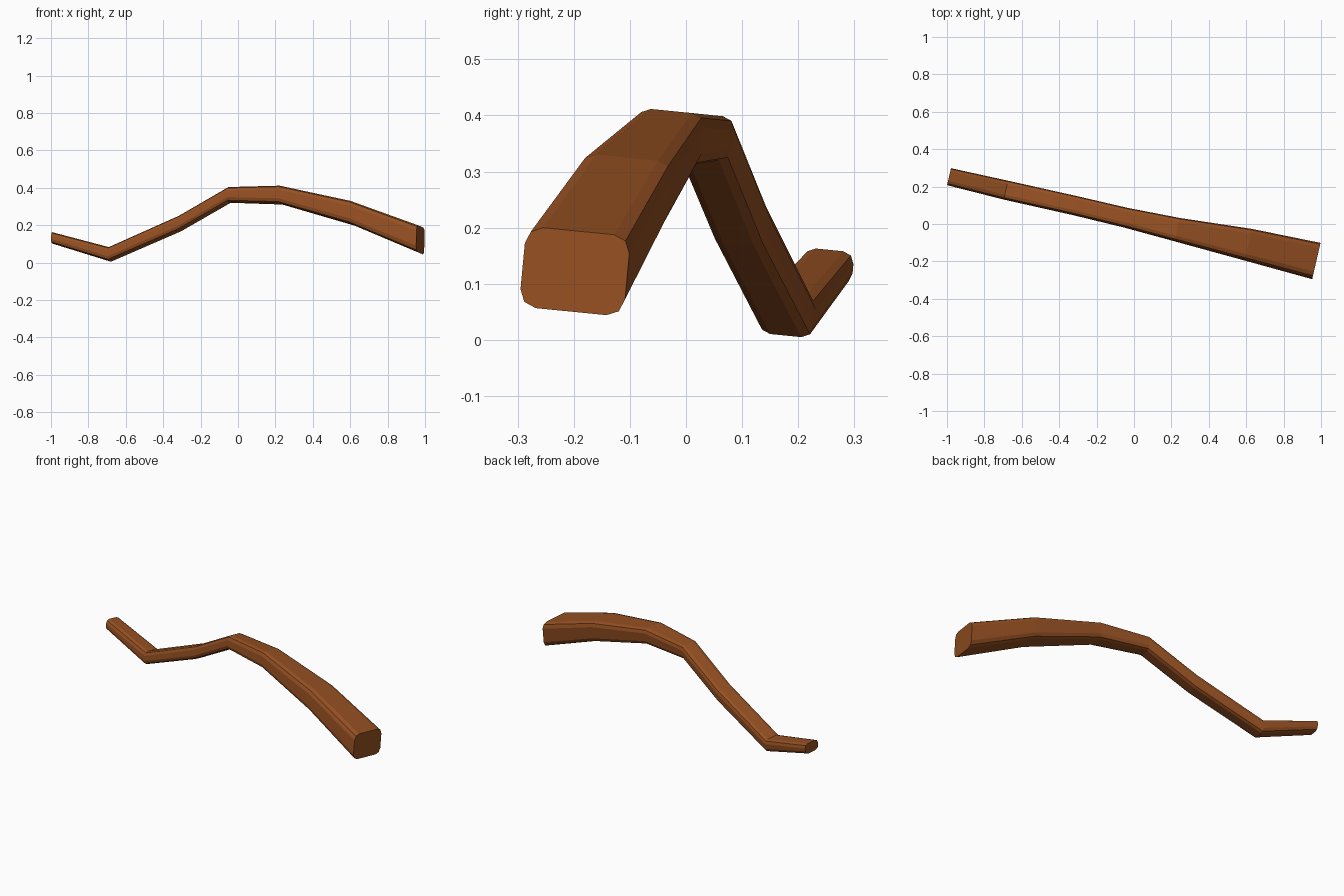
import bpy, bmesh
from math import radians, cos, sin
from mathutils import Vector

if "Cube" in bpy.data.objects:
    bpy.data.objects.remove(bpy.data.objects["Cube"])

# Stations along the branch: x, y, z centre, then width, height, corner bevel
STATIONS = [
    (-0.989, 0.253, 0.131, 0.092, 0.059, 0.021),
    (-0.685, 0.181, 0.044, 0.101, 0.073, 0.022),
    (-0.310, 0.097, 0.209, 0.101, 0.078, 0.022),
    (-0.045, 0.034, 0.362, 0.104, 0.079, 0.023),
    (0.230, -0.030, 0.361, 0.124, 0.094, 0.024),
    (0.612, -0.111, 0.264, 0.168, 0.122, 0.027),
    (0.975, -0.198, 0.122, 0.192, 0.144, 0.031),
]
HEADING = radians(-13)   # direction of the branch seen from above
ROLL = radians(-5.5)     # slight twist of the cross-section

side = Vector((-sin(HEADING), cos(HEADING), 0))
up = Vector((0, 0, 1))


def section(w, h, b):
    """Rectangle with two-segment rounded corners."""
    pts = []
    for i, (sx, sy) in enumerate(((1, 1), (-1, 1), (-1, -1), (1, -1))):
        for k in range(3):
            a = radians(90 * i + 45 * k)
            pts.append((sx * (w / 2 - b) + b * cos(a), sy * (h / 2 - b) + b * sin(a)))
    return pts


# Loft the rings into one tapered, bent beam
bm = bmesh.new()
rings = []
for x, y, z, w, h, b in STATIONS:
    ring = []
    for u, v in section(w, h, b):
        ur = u * cos(ROLL) - v * sin(ROLL)
        vr = u * sin(ROLL) + v * cos(ROLL)
        ring.append(bm.verts.new(Vector((x, y, z)) + side * ur + up * vr))
    rings.append(ring)
for r0, r1 in zip(rings, rings[1:]):
    for i in range(12):
        j = (i + 1) % 12
        bm.faces.new((r0[i], r0[j], r1[j], r1[i]))
bm.faces.new(rings[0])
bm.faces.new(rings[-1])
bmesh.ops.recalc_face_normals(bm, faces=bm.faces)

mesh = bpy.data.meshes.new("branch")
bm.to_mesh(mesh)
bm.free()
branch = bpy.data.objects.new("branch", mesh)
bpy.context.collection.objects.link(branch)

# Brown wood
wood = bpy.data.materials.new("wood")
wood.diffuse_color = (0.30, 0.08, 0.016, 1)
wood.use_nodes = True
wood.node_tree.nodes["Principled BSDF"].inputs["Base Color"].default_value = wood.diffuse_color
mesh.materials.append(wood)
